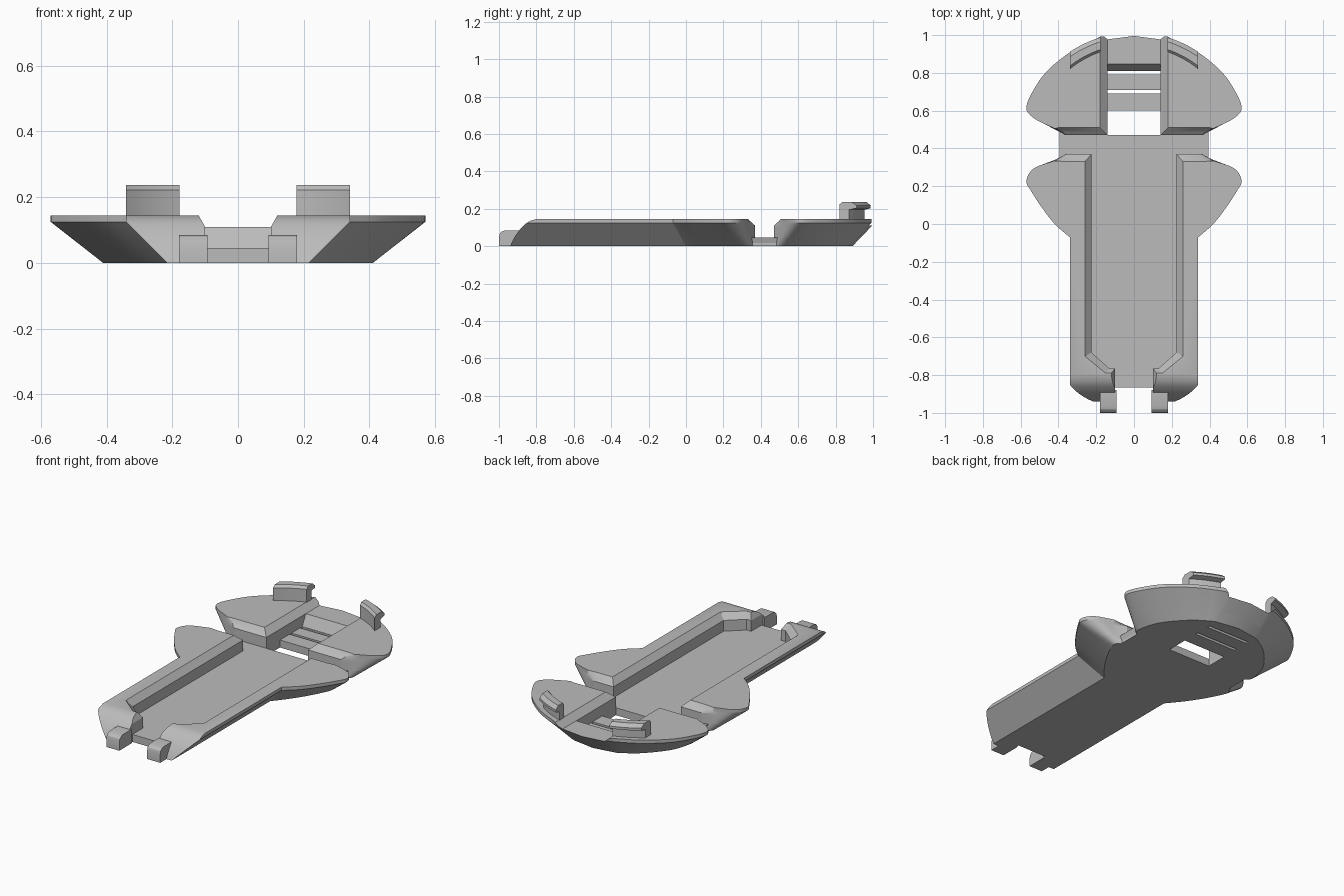
import bpy, bmesh, math
from mathutils import Vector

cube = bpy.data.objects.get("Cube")
if cube:
    bpy.data.objects.remove(cube, do_unlink=True)

TOP, FLOOR, CHAMFER, FLARE = 0.145, 0.045, 0.11, 0.125

grey = bpy.data.materials.new("plain grey")
grey.use_nodes = True
grey.diffuse_color = (0.5, 0.5, 0.5, 1)
grey.node_tree.nodes["Principled BSDF"].inputs["Base Color"].default_value = (0.5, 0.5, 0.5, 1)


def finish(name, bm, mirror=False):
    """Turn a bmesh into a named grey object, optionally mirrored in x."""
    bmesh.ops.recalc_face_normals(bm, faces=bm.faces)
    mesh = bpy.data.meshes.new(name)
    bm.to_mesh(mesh)
    bm.free()
    mesh.materials.append(grey)
    ob = bpy.data.objects.new(name, mesh)
    bpy.context.collection.objects.link(ob)
    if mirror:
        ob.modifiers.new("Mirror", "MIRROR").use_mirror_merge = False
    return ob


def skin(rings):
    """Join equal rings of points into a closed solid."""
    bm = bmesh.new()
    loops = [[bm.verts.new(p) for p in ring] for ring in rings]
    n = len(loops[0])
    for a, b in zip(loops, loops[1:]):
        for i in range(n):
            j = (i + 1) % n
            bm.faces.new((a[i], a[j], b[j], b[i]))
    bm.faces.new(loops[0])
    bm.faces.new(loops[-1])
    return bm


def prism(profile, x0, x1):
    return skin([[(x, y, z) for y, z in profile] for x in (x0, x1)])


def blend(mode, z):
    """How far a point has moved from its low to its high place at height z."""
    if mode == "o":                       # outward flare
        return min(1, z / FLARE)
    if mode == "c":                       # chamfer near the top
        return max(0, (z - CHAMFER) / (TOP - CHAMFER))
    t = min(1, z / TOP)                   # rounded nose
    return 0.4 * t + 0.6 * (1 - math.sqrt(1 - t * t))


def ring(points, z, mirrored=False):
    out = []
    for (bx, by, tx, ty), (mx, my) in points:
        out.append((bx + (tx - bx) * blend(mx, z), by + (ty - by) * blend(my, z), z))
    if mirrored:
        out += [(-x, y, h) for x, y, h in reversed(out) if abs(x) > 1e-6]
    return out


def curve(keys, steps=4):
    """Smooth flared outline through low/high point pairs."""
    v = [Vector(k) for k in keys]
    v = [2 * v[0] - v[1]] + v + [2 * v[-1] - v[-2]]
    out = []
    for a, b, c, d in zip(v, v[1:], v[2:], v[3:]):
        for s in range(steps):
            t = s / steps
            p = 0.5 * (2 * b + (c - a) * t + (2 * a - 5 * b + 4 * c - d) * t * t
                       + (3 * b - a - 3 * c + d) * t ** 3)
            out.append((tuple(p), "oo"))
    return out + [(tuple(v[-2]), "oo")]


# Flared outlines of the two wings: low x, y then high x, y
front_wing = curve([(.215, 0, .34, -.07), (.28, .08, .42, 0), (.335, .16, .49, .09),
                    (.38, .24, .545, .175), (.41, .31, .57, .23), (.40, .34, .53, .295),
                    (.38, .36, .42, .335)])
head_wing = curve([(.38, .48, .42, .505), (.40, .495, .53, .56), (.41, .53, .57, .62),
                   (.385, .63, .52, .73), (.335, .71, .45, .82), (.25, .80, .33, .915),
                   (.16, .86, .20, .98)])
nose = [((.10, -.94, .12, -.80), "ce"), ((.215, -.94, .34, -.80), "oe")]
head_end = [((.14, .868, .14, .992), "oo")]
levels = [FLOOR, .06, .075, .09, .10, CHAMFER, .12, FLARE, .135, TOP]

# Base plate with the handle floor, waist and head floor in one outline
outline = ([((0, -.865, 0, -.865), "oo"), ((.10, -.865, .10, -.865), "oo")] + nose
           + front_wing + head_wing + head_end + [((0, .89, 0, 1.01), "oo")])
base = finish("base_plate", skin([ring(outline, z, True) for z in (0, .015, .03, FLOOR)]))

# Window and slots through the head floor
bm = bmesh.new()
for y0, y1 in ((.47, .60), (.692, .71), (.792, .81)):
    made = bmesh.ops.create_cube(bm, size=1)["verts"]
    bmesh.ops.scale(bm, vec=(.28, y1 - y0, .4), verts=made)
    bmesh.ops.translate(bm, vec=(0, (y0 + y1) / 2, 0), verts=made)
cutter = finish("slot_cutter", bm)
cutter.hide_render = True
cut = base.modifiers.new("Slots", "BOOLEAN")
cut.operation, cut.object, cut.solver = "DIFFERENCE", cutter, "EXACT"
bpy.context.view_layer.objects.active = base
bpy.ops.object.modifier_apply(modifier=cut.name)
bpy.data.objects.remove(cutter, do_unlink=True)

# Handle side walls with the front wings
wall = nose + front_wing + [
    ((.36, .37, .36, .33), "cc"), ((.225, .37, .26, .33), "cc"),
    ((.225, -.68, .26, -.70), "cc"), ((.13, -.765, .15, -.79), "cc"),
    ((.10, -.765, .12, -.79), "cc")]
finish("handle_walls", skin([ring(wall, z) for z in levels]), True)

# Head halves either side of the channel
head = head_wing + [((.14, .868, .18, .992), "co"), ((.14, .47, .18, .51), "cc"),
                    ((.36, .47, .40, .51), "cc")]
finish("head_halves", skin([ring(head, z) for z in levels]), True)

# Low bridge closing the back of the head channel, with a sloped front
bridge = [((0, .79, 0, .855), "oo"), ((.14, .79, .14, .855), "oo")] + head_end + [
    ((0, .89, 0, 1.01), "oo")]
finish("head_bridge", skin([ring(bridge, z, True) for z in (FLOOR, .08, CHAMFER)]))

# Rounded waist pads in the gap between the wings
pad = finish("waist_pads", prism([(.30, 0), (.53, 0), (.53, .02), (.515, .035), (.50, .041),
                                  (.33, .041), (.315, .035), (.30, .02)], .2, .385), True)

# Front feet with a rounded upper edge
foot = [(-.88, 0), (-.88, .085), (-.965, .085), (-.982, .08), (-.995, .068), (-1, .05), (-1, 0)]
finish("front_feet", prism(foot, .093, .18), True)

# Curved hooked clips on the rim: radius and height profile swept along the arc
hook = [(.54, .13), (.54, .222), (.553, .237), (.592, .237), (.614, .218), (.614, .203),
        (.582, .195), (.582, .13)]
sections = []
for i in range(11):
    x = .178 + .162 * i / 10
    sections.append([(x, .4 + math.sqrt(r * r - x * x), z) for r, z in hook])
finish("rim_clips", skin(sections), True)

# Smooth curved surfaces while keeping the edges crisp
for ob in bpy.context.collection.objects:
    if ob.type == "MESH" and grey.name in ob.data.materials:
        bpy.ops.object.select_all(action="DESELECT")
        ob.select_set(True)
        bpy.context.view_layer.objects.active = ob
        bpy.ops.object.shade_smooth_by_angle(angle=math.radians(25))
